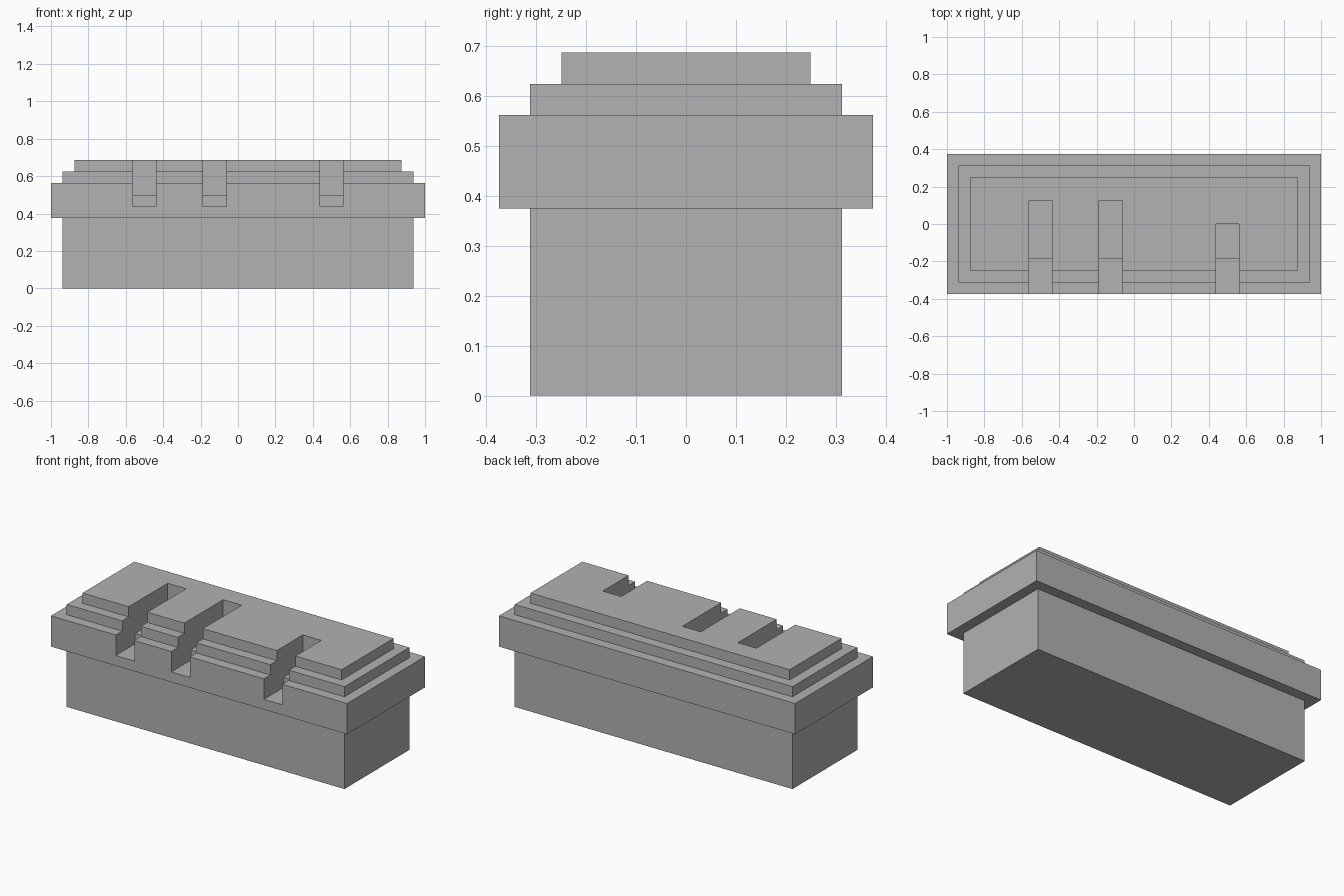
import bpy
import bmesh

U = 1 / 16  # module that all sizes follow

if "Cube" in bpy.data.objects:
    bpy.data.objects.remove(bpy.data.objects["Cube"], do_unlink=True)

stone = bpy.data.materials.new("plain_grey")
stone.use_nodes = True
grey = (0.445, 0.445, 0.445, 1)
stone.diffuse_color = grey
stone.node_tree.nodes["Principled BSDF"].inputs["Base Color"].default_value = grey


def make_object(name, bm):
    bmesh.ops.recalc_face_normals(bm, faces=bm.faces)
    mesh = bpy.data.meshes.new(name)
    bm.to_mesh(mesh)
    bm.free()
    mesh.materials.append(stone)
    obj = bpy.data.objects.new(name, mesh)
    bpy.context.collection.objects.link(obj)
    return obj


def stepped_block(name, rings):
    """Closed block from stacked rectangles (half width, half depth, height)."""
    bm = bmesh.new()
    loops = []
    for w, d, z in rings:
        corners = ((-w, -d), (w, -d), (w, d), (-w, d))
        loops.append([bm.verts.new((x * U, y * U, z * U)) for x, y in corners])
    for low, high in zip(loops, loops[1:]):
        for i in range(4):
            j = (i + 1) % 4
            bm.faces.new((low[i], low[j], high[j], high[i]))
    bm.faces.new(loops[0][::-1])
    bm.faces.new(loops[-1])
    return make_object(name, bm)


def slot_cutter(name, centre, back):
    """Two-level slot, open at the front and top, extruded across its width."""
    profile = ((-8, 7), (-3, 7), (-3, 8), (back, 8), (back, 13), (-8, 13))
    bm = bmesh.new()
    side = bm.faces.new([bm.verts.new(((centre - 1) * U, y * U, z * U)) for y, z in profile])
    grown = bmesh.ops.extrude_face_region(bm, geom=[side])["geom"]
    moved = [v for v in grown if isinstance(v, bmesh.types.BMVert)]
    bmesh.ops.translate(bm, vec=(2 * U, 0, 0), verts=moved)
    cutter = make_object(name, bm)
    cutter.hide_render = True
    return cutter


# Base, overhanging slab and two upper tiers as one solid
block = stepped_block("stepped_block", (
    (15, 5, 0), (15, 5, 6),
    (16, 6, 6), (16, 6, 9),
    (15, 5, 9), (15, 5, 10),
    (14, 4, 10), (14, 4, 11),
))

# Three front slots: two long, one short
bpy.context.view_layer.objects.active = block
for name, centre, back in (("right_slot", -8, 2), ("middle_slot", -2, 2), ("left_slot", 8, 0)):
    cutter = slot_cutter(name, centre, back)
    cut = block.modifiers.new(name, "BOOLEAN")
    cut.operation = "DIFFERENCE"
    cut.solver = "EXACT"
    cut.object = cutter
    bpy.ops.object.modifier_apply(modifier=cut.name)
    bpy.data.objects.remove(cutter, do_unlink=True)
